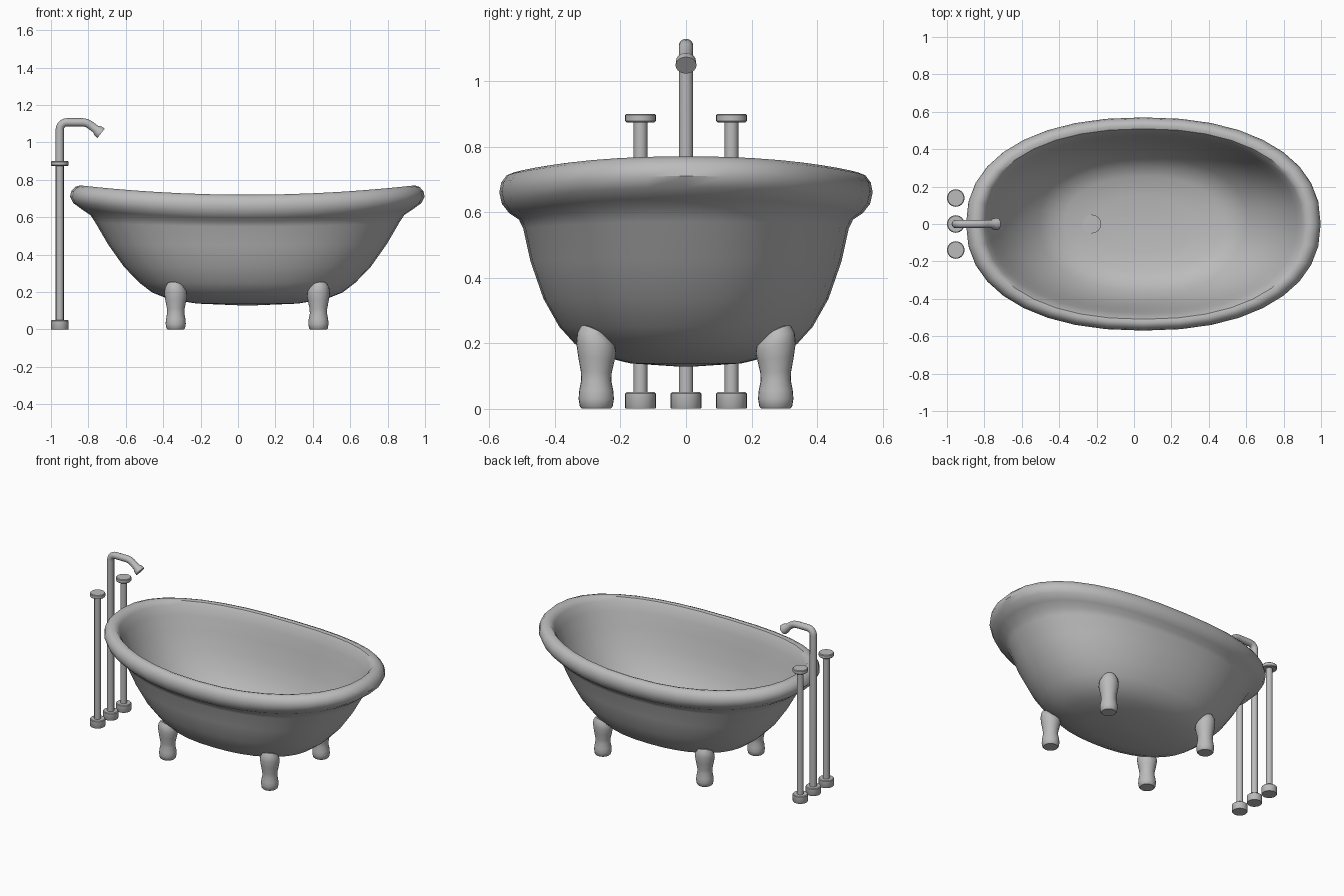
import bpy, bmesh, math
from mathutils import Vector

cube = bpy.data.objects.get("Cube")
if cube:
    bpy.data.objects.remove(cube)

enamel = bpy.data.materials.new("grey enamel")
enamel.use_nodes = True
GREY = (0.5, 0.5, 0.5, 1)
enamel.diffuse_color = GREY
enamel.node_tree.nodes["Principled BSDF"].inputs["Base Color"].default_value = GREY


def loft(name, rings, angle=40):
    """Skin a list of equal rings and cap both ends."""
    bm = bmesh.new()
    loops = [[bm.verts.new(p) for p in ring] for ring in rings]
    n = len(loops[0])
    for a, b in zip(loops, loops[1:]):
        for i in range(n):
            j = (i + 1) % n
            bm.faces.new((a[i], a[j], b[j], b[i]))
    bm.faces.new(loops[0])
    bm.faces.new(loops[-1])
    bmesh.ops.recalc_face_normals(bm, faces=bm.faces)
    mesh = bpy.data.meshes.new(name)
    bm.to_mesh(mesh)
    bm.free()
    mesh.materials.append(enamel)
    obj = bpy.data.objects.new(name, mesh)
    bpy.context.collection.objects.link(obj)
    bpy.ops.object.select_all(action='DESELECT')
    obj.select_set(True)
    bpy.context.view_layer.objects.active = obj
    bpy.ops.object.shade_smooth_by_angle(angle=math.radians(angle))


def lathe(name, profile, x, y, sides=24, slant=(0, 0)):
    """Turn (radius, z) points about a vertical axis; slant tips the top."""
    top = profile[-1][1]
    rings = []
    for r, z in profile:
        ring = []
        for i in range(sides):
            a = i * math.tau / sides
            dx, dy = r * math.cos(a), r * math.sin(a)
            tip = (slant[0] * dx + slant[1] * dy) * (z / top) ** 3
            ring.append((x + dx, y + dy, z + tip))
        rings.append(ring)
    loft(name, rings)


def tub_ring(rx, ry, z, lift, sides=36):
    """Full oval ring, raised at both ends."""
    ring = []
    for i in range(sides):
        a = i * math.tau / sides
        c, s = math.cos(a), math.sin(a)
        u = math.copysign(abs(c) ** 0.89, c)
        v = math.copysign(abs(s) ** 0.89, s)
        ring.append((0.05 + rx * u, ry * v, z + lift * u * u))
    return ring


# Tub: outer shell, rolled rim, inner shell
outer = [(0.03, 0.02, 0.128, 0), (0.27, 0.17, 0.138, 0), (0.42, 0.268, 0.162, 0),
         (0.51, 0.34, 0.198, 0), (0.578, 0.387, 0.25, 0), (0.66, 0.435, 0.335, 0),
         (0.745, 0.475, 0.45, 0.005), (0.812, 0.497, 0.55, 0.02)]
rim = [(0.84, 0.51, 0.577, 0.035), (0.885, 0.54, 0.597, 0.045), (0.93, 0.562, 0.625, 0.05),
       (0.948, 0.57, 0.66, 0.05), (0.941, 0.564, 0.69, 0.05), (0.92, 0.548, 0.712, 0.05),
       (0.895, 0.528, 0.72, 0.05), (0.868, 0.509, 0.714, 0.05), (0.848, 0.494, 0.69, 0.05)]
inner = [(0.822, 0.478, 0.64, 0.04), (0.782, 0.46, 0.56, 0.025), (0.715, 0.435, 0.45, 0.005),
         (0.635, 0.40, 0.35, 0), (0.56, 0.355, 0.27, 0), (0.50, 0.31, 0.222, 0),
         (0.42, 0.255, 0.195, 0), (0.25, 0.15, 0.178, 0), (0.03, 0.02, 0.172, 0)]
loft("tub", [tub_ring(*r) for r in outer + rim + inner])

# Drain
lathe("drain", [(0.05, 0.165), (0.05, 0.19)], -0.225, 0)

# Feet, with tops slanted to meet the shell
foot = [(0.044, 0), (0.05, 0.006), (0.054, 0.03), (0.052, 0.055), (0.046, 0.085),
        (0.047, 0.11), (0.055, 0.15), (0.061, 0.185), (0.058, 0.21), (0.046, 0.23),
        (0.02, 0.24)]
for x, sx, end in ((-0.333, -1, "back"), (0.43, 1, "front")):
    for sy, side in ((-1, "right"), (1, "left")):
        lathe(f"{end}_{side}_foot", foot, x, sy * 0.274, slant=(0.25 * sx, 0.55 * sy))

# Stand pipes and their floor flanges
TAP_X = -0.953
flange = [(0.045, 0), (0.047, 0.003), (0.047, 0.046), (0.043, 0.05)]
for y, side in ((-0.139, "right"), (0, "centre"), (0.139, "left")):
    lathe(side + "_floor_flange", flange, TAP_X, y)
    if y:
        lathe(side + "_supply_pipe", [(0.021, 0.04), (0.021, 0.88)], TAP_X, y)
        lathe(side + "_tap_handle", [(0.043, 0.874), (0.047, 0.878), (0.047, 0.896),
                                     (0.043, 0.90)], TAP_X, y)

# Spout: a tube swept along a bent path, flared at the mouth
BEND = 0.038
path = [(TAP_X, 0.04), (TAP_X, 1.107 - BEND)]
for k in range(1, 6):
    a = k * math.pi / 10
    path.append((TAP_X + BEND * (1 - math.cos(a)), 1.107 - BEND * (1 - math.sin(a))))
path += [(-0.83, 1.107), (-0.81, 1.104), (-0.793, 1.095), (-0.76, 1.07),
         (-0.75, 1.062), (-0.732, 1.048)]
radii = [0.022] * (len(path) - 2) + [0.03, 0.032]
points = [Vector((x, 0, z)) for x, z in path]
rings = []
for i, p in enumerate(points):
    t = (points[min(i + 1, len(points) - 1)] - points[max(i - 1, 0)]).normalized()
    across = Vector((0, 1, 0))
    up = t.cross(across)
    rings.append([p + radii[i] * (across * math.cos(k * math.tau / 20)
                                  + up * math.sin(k * math.tau / 20)) for k in range(20)])
loft("spout", rings)
